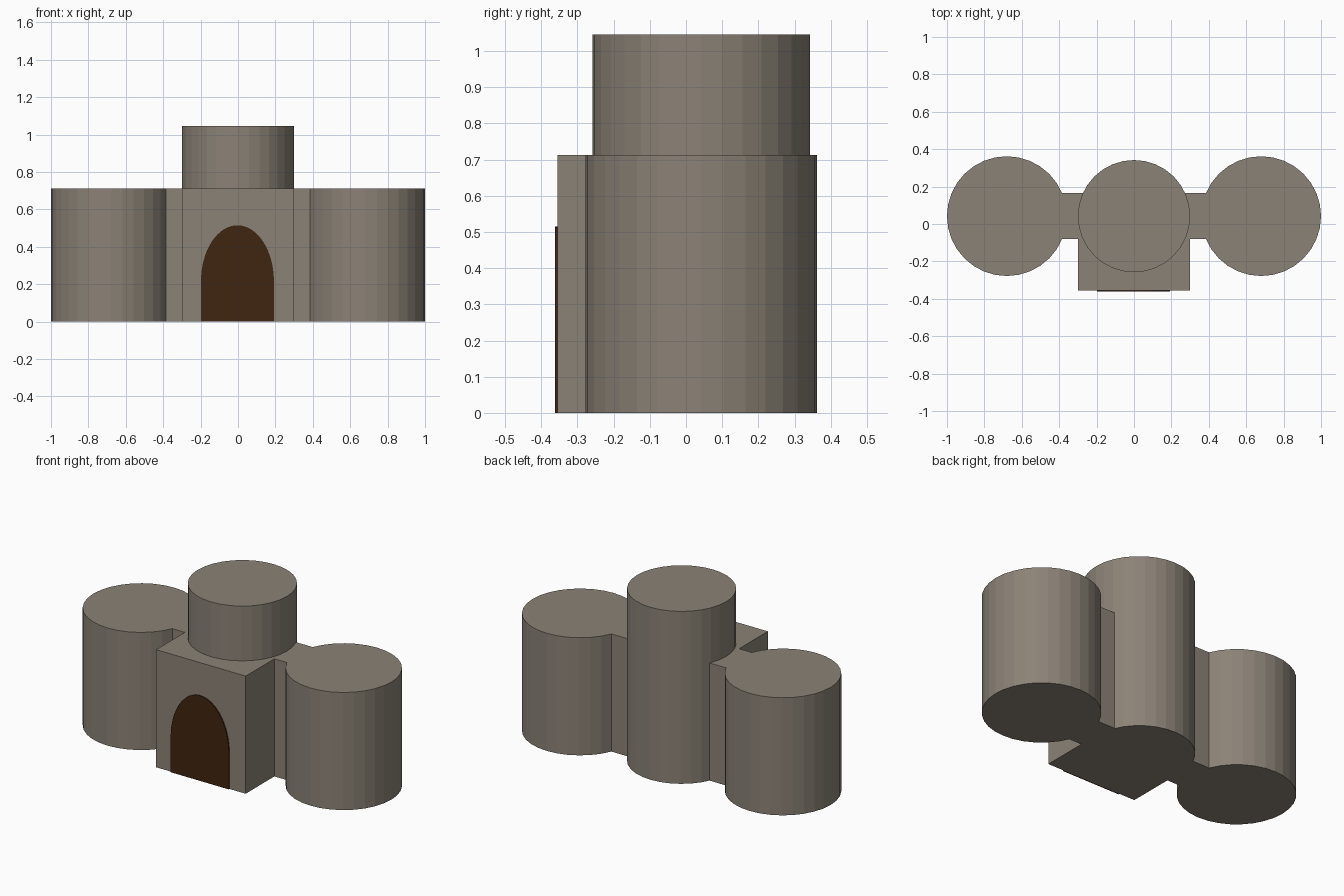
import bpy, bmesh, math
from mathutils import Matrix

cube = bpy.data.objects.get("Cube")
if cube:
    bpy.data.objects.remove(cube, do_unlink=True)


def material(name, rgb):
    mat = bpy.data.materials.new(name)
    mat.use_nodes = True
    color = (*rgb, 1.0)
    mat.diffuse_color = color
    mat.node_tree.nodes["Principled BSDF"].inputs["Base Color"].default_value = color
    return mat


stone = material("warm grey stone", (0.26, 0.225, 0.183))
wood = material("dark brown wood", (0.051, 0.018, 0.005))


def add_object(name, bm, mat):
    bmesh.ops.recalc_face_normals(bm, faces=bm.faces[:])
    mesh = bpy.data.meshes.new(name)
    bm.to_mesh(mesh)
    bm.free()
    mesh.materials.append(mat)
    obj = bpy.data.objects.new(name, mesh)
    bpy.context.scene.collection.objects.link(obj)
    return obj


def tower(name, x, y, radius, height):
    bm = bmesh.new()
    bmesh.ops.create_cone(bm, cap_ends=True, segments=32, radius1=radius,
                          radius2=radius, depth=height,
                          matrix=Matrix.Translation((x, y, height / 2)))
    return add_object(name, bm, stone)


def block(name, x0, x1, y0, y1, height):
    bm = bmesh.new()
    place = Matrix.Translation(((x0 + x1) / 2, (y0 + y1) / 2, height / 2))
    size = Matrix.Diagonal((x1 - x0, y1 - y0, height, 1))
    bmesh.ops.create_cube(bm, size=1, matrix=place @ size)
    return add_object(name, bm, stone)


WALL = 0.713
AXIS = 0.042

# Round towers: tall keep in the middle, lower ones at the sides
tower("central_keep", 0, AXIS, 0.30, 1.045)
for side, sign in (("left", 1), ("right", -1)):
    tower(side + "_tower", sign * 0.68, AXIS, 0.32, WALL)
    # Short wall between keep and side tower
    inner, outer = sorted((sign * 0.2, sign * 0.45))
    block(side + "_wall", inner, outer, -0.08, 0.165, WALL)

# Square gatehouse in front of the keep
block("gatehouse", -0.30, 0.30, -0.355, AXIS, WALL)

# Arched door plate: straight jambs with a tall elliptical top
bm = bmesh.new()
half, spring, top, center = 0.195, 0.215, 0.515, -0.003
outline = [(center - half, 0), (center + half, 0)]
steps = 32
for i in range(steps + 1):
    a = math.pi * i / steps
    outline.append((center + half * math.cos(a), spring + (top - spring) * math.sin(a)))
face = bm.faces.new([bm.verts.new((x, -0.354, z)) for x, z in outline])
front = bmesh.ops.extrude_face_region(bm, geom=[face])
bmesh.ops.translate(bm, vec=(0, -0.008, 0),
                    verts=[v for v in front["geom"] if isinstance(v, bmesh.types.BMVert)])
add_object("arched_door", bm, wood)
